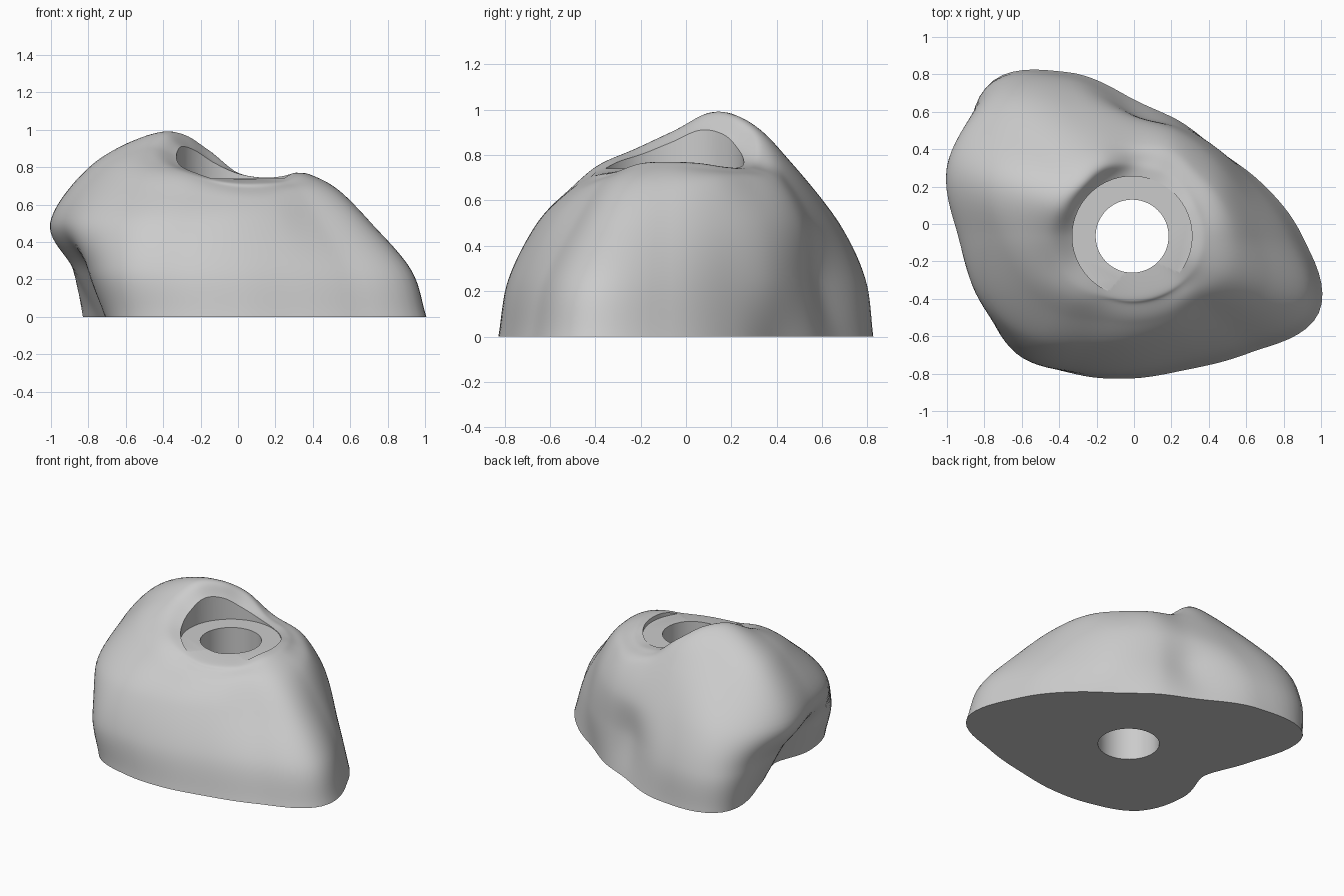
import bpy
import bmesh
from math import cos, sin, tau
from mathutils import Vector

old = bpy.data.objects.get("Cube")
if old:
    bpy.data.objects.remove(old, do_unlink=True)

BORE = Vector((-0.01, -0.065))
SEGMENTS, STEPS = 128, 10

# One profile per compass direction, counter-clockwise from +x: radius at the
# base, low and middle levels, shoulder (r, z), crest (r, z), recess rim height
PROFILES = [
    (.90, .82, .67, .54, .67, .41, .75, .77),
    (.74, .69, .61, .51, .68, .40, .74, .765),
    (.645, .645, .595, .49, .68, .40, .73, .75),
    (.66, .635, .605, .51, .68, .40, .735, .745),
    (.73, .655, .63, .50, .71, .40, .765, .765),
    (.95, .90, .77, .57, .76, .42, .89, .81),
    (1.12, 1.11, 1.00, .69, .79, .42, .97, .87),
    (.81, .95, 1.07, .82, .82, .46, .985, .89),
    (.64, .78, .94, .72, .79, .48, .90, .845),
    (.77, .86, .88, .64, .74, .46, .82, .80),
    (.86, .885, .78, .57, .68, .43, .765, .77),
    (.80, .77, .64, .48, .65, .38, .715, .738),
    (.76, .71, .58, .46, .63, .37, .69, .722),
    (.77, .71, .57, .46, .63, .37, .69, .722),
    (.88, .80, .61, .47, .66, .38, .71, .732),
    (1.07, .985, .75, .56, .67, .41, .745, .765),
]


def spline(a, b, c, d, t):
    """Smooth curve from b to c, with a and d as neighbours."""
    return 0.5 * (2 * b + (c - a) * t + (2 * a - 5 * b + 4 * c - d) * t ** 2
                  + (3 * b - a - 3 * c + d) * t ** 3)


def profile_at(turn):
    """Blend the profiles around the compass and return its (r, z) curve."""
    count = len(PROFILES)
    i, t = int(turn * count), turn * count % 1
    near = [PROFILES[(i + k) % count] for k in (-1, 0, 1, 2)]
    base, low, mid, sr, sz, cr, cz, rim = (spline(*v, t) for v in zip(*near))
    knots = [Vector(p) for p in ((base, 0), (low, .25), (mid, .5), (sr, sz),
                                 (cr, cz), (.3, rim), (0, .75), (-.3, rim))]
    knots.insert(0, 2 * knots[0] - knots[1])
    return [spline(*knots[k:k + 4], s / STEPS)
            for k in range(len(knots) - 3) for s in range(STEPS)]


def make_body():
    bm = bmesh.new()
    columns = []
    for j in range(SEGMENTS):
        a = tau * j / SEGMENTS
        columns.append([bm.verts.new((r * cos(a), BORE.y + r * sin(a), z))
                        for r, z in profile_at(j / SEGMENTS)])
    crown = bm.verts.new((0, BORE.y, .75))
    for j, left in enumerate(columns):
        right = columns[(j + 1) % SEGMENTS]
        for k in range(len(left) - 1):
            bm.faces.new((left[k], right[k], right[k + 1], left[k + 1]))
        bm.faces.new((left[-1], right[-1], crown))
    bm.faces.new([c[0] for c in reversed(columns)])
    bmesh.ops.recalc_face_normals(bm, faces=bm.faces)
    mesh = bpy.data.meshes.new("body")
    bm.to_mesh(mesh)
    bm.free()
    obj = bpy.data.objects.new("hold_body", mesh)
    bpy.context.collection.objects.link(obj)
    return obj


def drill(target, name, radius, bottom, top):
    """Cut a round vertical hole and remove the cutter."""
    bpy.ops.mesh.primitive_cylinder_add(
        vertices=96, radius=radius, depth=top - bottom,
        location=(BORE.x, BORE.y, (top + bottom) / 2))
    cutter = bpy.context.object
    cutter.name = name
    cutter.hide_render = True
    mod = target.modifiers.new(name, 'BOOLEAN')
    mod.operation = 'DIFFERENCE'
    mod.solver = 'EXACT'
    mod.object = cutter
    bpy.context.view_layer.objects.active = target
    bpy.ops.object.modifier_apply(modifier=name)
    bpy.data.objects.remove(cutter, do_unlink=True)


body = make_body()

# Recess for the bolt head, then the bolt hole itself
drill(body, "bolt_recess", .32, .74, 1.3)
drill(body, "bolt_hole", .195, -.2, 1.3)

grey = bpy.data.materials.new("stone grey")
grey.use_nodes = True
grey.diffuse_color = (.6, .6, .6, 1)
grey.node_tree.nodes["Principled BSDF"].inputs["Base Color"].default_value = (.6, .6, .6, 1)
body.data.materials.clear()
body.data.materials.append(grey)

bpy.ops.object.select_all(action='DESELECT')
body.select_set(True)
bpy.context.view_layer.objects.active = body
bpy.ops.object.shade_smooth_by_angle(angle=.6)
